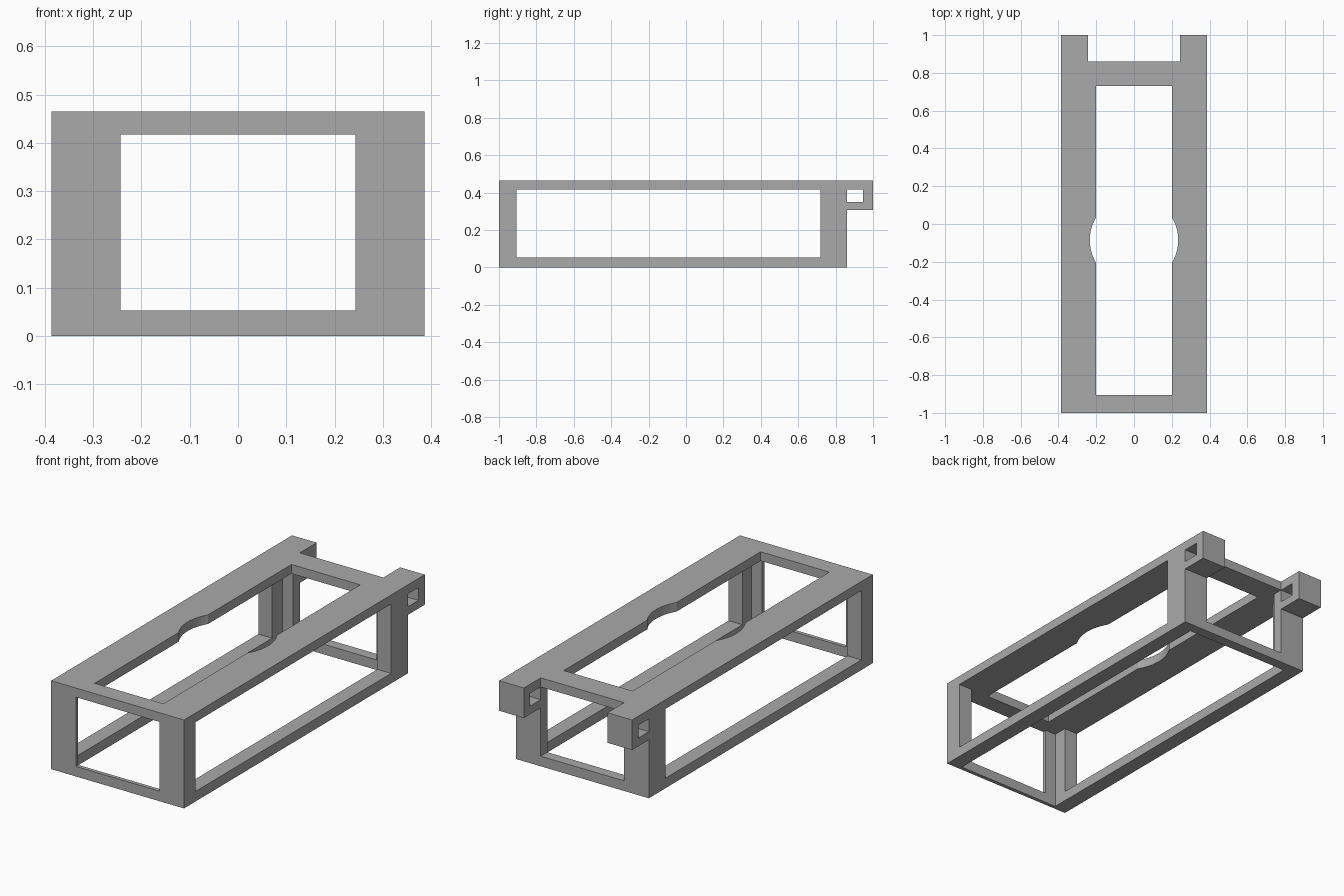
import bpy

default = bpy.data.objects.get("Cube")
if default:
    bpy.data.objects.remove(default, do_unlink=True)

grey = bpy.data.materials.new("plain grey")
grey.use_nodes = True
colour = (0.4, 0.4, 0.4, 1)
grey.diffuse_color = colour
grey.node_tree.nodes["Principled BSDF"].inputs["Base Color"].default_value = colour

# Main dimensions
W, FRONT, BACK, H = 0.386, -1.0, 0.86, 0.465
LOW, HIGH = 0.053, 0.417        # window sill and top plate underside
OPEN_X = 0.243                  # half width of end windows
OUT = 1.2                       # overshoot for cutters


def box(name, x, y, z):
    """Box between the given (min, max) ranges."""
    bpy.ops.mesh.primitive_cube_add(size=1)
    ob = bpy.context.object
    ob.name = name
    for v in ob.data.vertices:
        for i, (a, b) in enumerate((x, y, z)):
            v.co[i] = a if v.co[i] < 0 else b
    return ob


def combine(target, tool, operation="DIFFERENCE"):
    """Apply a boolean and discard the tool."""
    mod = target.modifiers.new(operation, "BOOLEAN")
    mod.operation, mod.object, mod.solver = operation, tool, "EXACT"
    bpy.context.view_layer.objects.active = target
    bpy.ops.object.modifier_apply(modifier=mod.name)
    bpy.data.objects.remove(tool, do_unlink=True)


# Outer block hollowed from below
frame = box("open_frame", (-W, W), (FRONT, BACK), (0, H))
combine(frame, box("cavity", (-0.306, 0.306), (-0.98, 0.805), (-0.1, HIGH)))

# Side windows, end windows and top opening
combine(frame, box("side_windows", (-OUT, OUT), (-0.905, 0.72), (LOW, HIGH)))
combine(frame, box("end_windows", (-OPEN_X, OPEN_X), (-OUT, OUT), (LOW, HIGH)))
combine(frame, box("top_opening", (-0.2, 0.2), (-0.905, 0.73), (0.3, 0.6)))

# Round finger cutout in the top plate
bpy.ops.mesh.primitive_cylinder_add(vertices=64, radius=0.234, depth=0.3,
                                    location=(0, -0.085, 0.5))
combine(frame, bpy.context.object)

# Rear lugs with a cross hole
for side in (-1, 1):
    x = sorted((side * OPEN_X, side * W))
    combine(frame, box("lug", x, (0.83, 1.0), (0.307, H)), "UNION")
combine(frame, box("lug_holes", (-OUT, OUT), (BACK, 0.947), (0.35, HIGH)))

frame.data.materials.clear()
frame.data.materials.append(grey)
for face in frame.data.polygons:
    face.material_index = 0
    face.use_smooth = False
